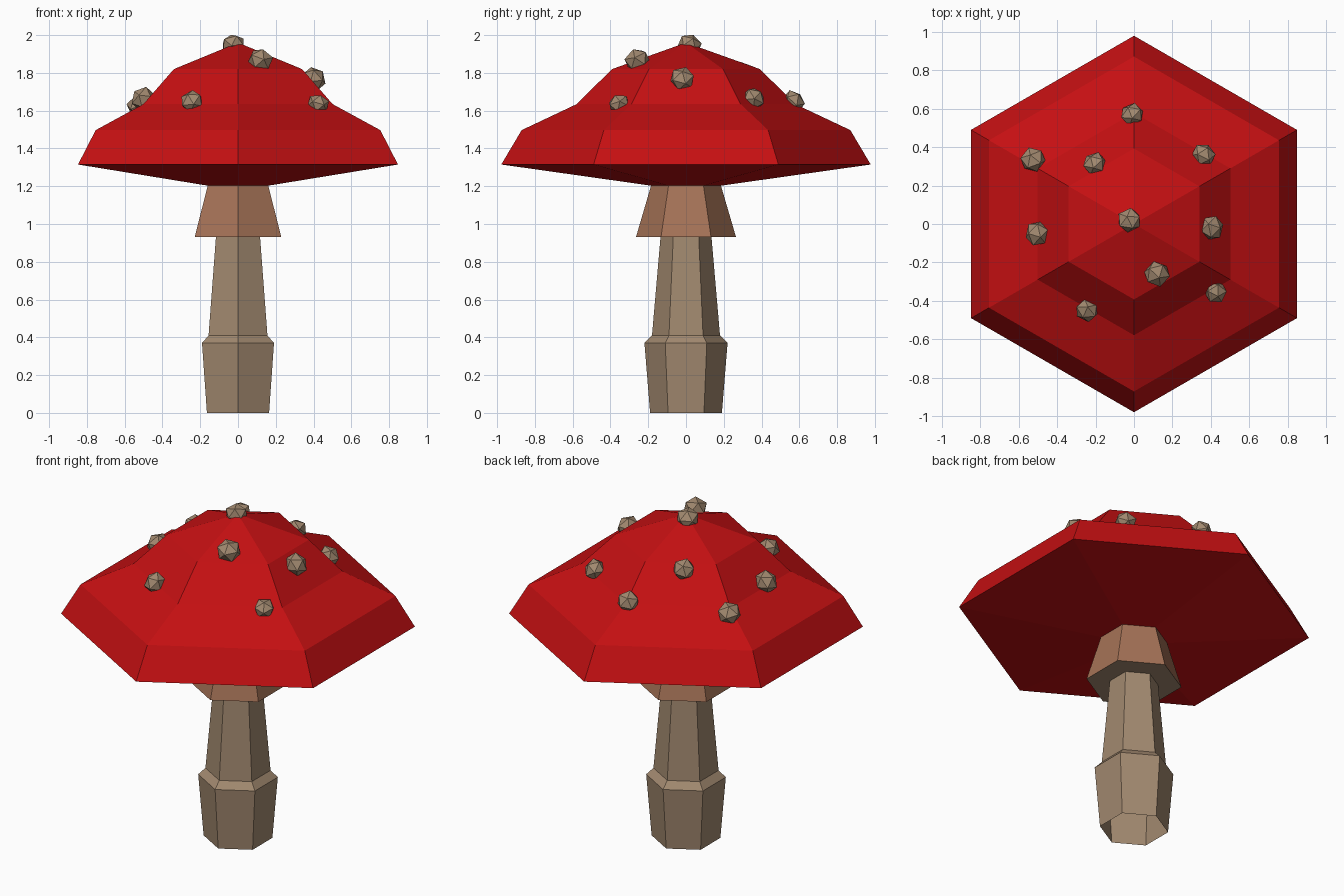
import bpy, bmesh, math, random
from mathutils import Vector, Matrix

if "Cube" in bpy.data.objects:
    bpy.data.objects.remove(bpy.data.objects["Cube"])

random.seed(4)
SIDES = 6


def material(name, rgb):
    m = bpy.data.materials.new(name)
    m.diffuse_color = (*rgb, 1.0)
    m.use_nodes = True
    m.node_tree.nodes["Principled BSDF"].inputs["Base Color"].default_value = m.diffuse_color
    return m


red = material("cap red", (0.56, 0.005, 0.006))
beige = material("stem beige", (0.36, 0.25, 0.16))
tan = material("collar tan", (0.38, 0.17, 0.095))


def add_object(name, bm, mats):
    mesh = bpy.data.meshes.new(name)
    bm.to_mesh(mesh)
    bm.free()
    for m in mats:
        mesh.materials.append(m)
    obj = bpy.data.objects.new(name, mesh)
    bpy.context.collection.objects.link(obj)
    return obj


def lathe(name, profile, mats, rule=lambda band: 0):
    """Spin (radius, height) pairs into a hexagonal shell; radius 0 is an apex."""
    bm = bmesh.new()
    rings = []
    for r, z in profile:
        n = SIDES if r > 0 else 1
        rings.append([bm.verts.new((r * math.cos(a), r * math.sin(a), z))
                      for a in (math.pi / 2 + i * math.tau / SIDES for i in range(n))])
    for band, (lo, hi) in enumerate(zip(rings, rings[1:])):
        for i in range(SIDES):
            j = (i + 1) % SIDES
            top = [hi[0]] if len(hi) == 1 else [hi[j], hi[i]]
            face = bm.faces.new([lo[i], lo[j]] + top)
            face.material_index = rule(band)
    return add_object(name, bm, mats)


# Stem, open at the bottom
lathe("stem", [(0.19, 0), (0.22, 0.37), (0.18, 0.41), (0.135, 0.93)], [beige])

# Flared collar, with a stem-coloured underside
lathe("collar", [(0.135, 0.93), (0.265, 0.93), (0.185, 1.203)], [beige, tan],
      lambda band: band)

# Cap with shallow underside and stepped dome
cap = lathe("cap", [(0.185, 1.203), (0.978, 1.315), (0.87, 1.497),
                    (0.578, 1.635), (0.392, 1.82), (0, 1.96)], [red])
bpy.context.view_layer.update()

# Faceted warts on the cap, slightly flattened against its surface
warts = [(-0.025, 0.02, 1.95, 0.066), (0.12, -0.26, 1.87, 0.070),
         (0.405, -0.02, 1.77, 0.068), (0.425, -0.355, 1.637, 0.060),
         (-0.245, -0.45, 1.65, 0.064), (-0.505, -0.05, 1.665, 0.068),
         (-0.525, 0.335, 1.627, 0.068), (-0.205, 0.315, 1.80, 0.064),
         (0.362, 0.36, 1.665, 0.064), (-0.01, 0.57, 1.65, 0.064)]
for k, (x, y, z, r) in enumerate(warts, 1):
    normal = cap.closest_point_on_mesh((x, y, z))[2]
    turn = normal.to_track_quat('Z', 'Y').to_matrix().to_4x4()
    bm = bmesh.new()
    bmesh.ops.create_icosphere(bm, subdivisions=1, radius=r)
    bm.transform(Matrix.Translation((x, y, z)) @ turn
                 @ Matrix.Diagonal((1, 1, 0.85, 1))
                 @ Matrix.Rotation(random.uniform(0, math.tau), 4, 'Z'))
    add_object(f"wart_{k}", bm, [beige])
